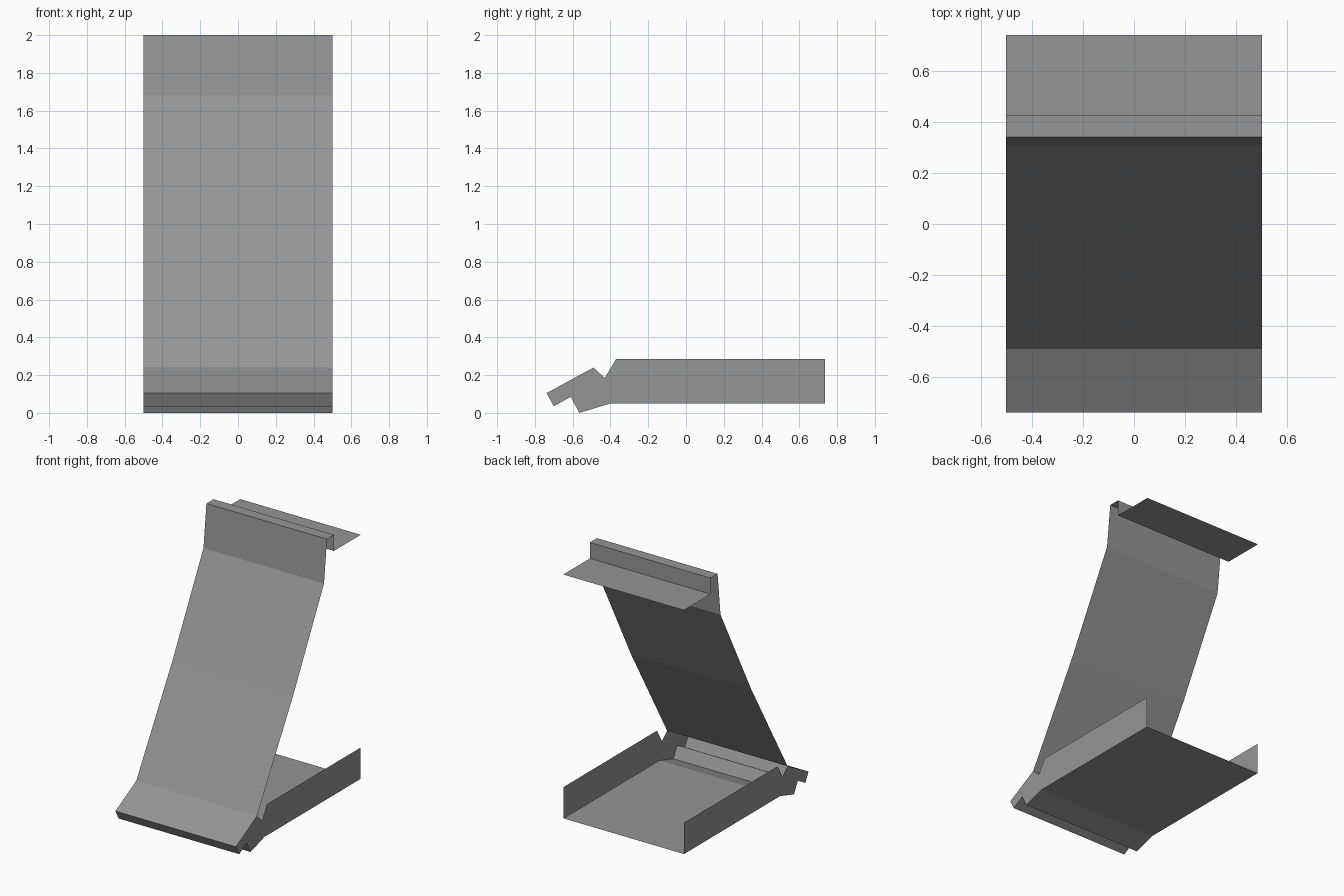
import bpy
import bmesh

cube = bpy.data.objects.get("Cube")
if cube:
    bpy.data.objects.remove(cube, do_unlink=True)

grey = bpy.data.materials.new("mid_grey")
grey.use_nodes = True
colour = (0.3, 0.3, 0.3, 1)
grey.diffuse_color = colour
grey.node_tree.nodes["Principled BSDF"].inputs["Base Color"].default_value = colour

HALF = 0.5  # half the width of the bent sheet


def finish(name, bm):
    mesh = bpy.data.meshes.new(name)
    bm.to_mesh(mesh)
    bm.free()
    mesh.materials.append(grey)
    obj = bpy.data.objects.new(name, mesh)
    bpy.context.collection.objects.link(obj)
    return obj


def ribbon(name, path):
    """Thin sheet: a (y, z) path swept across the width."""
    bm = bmesh.new()
    rows = [[bm.verts.new((x, y, z)) for x in (-HALF, HALF)] for y, z in path]
    for (a, b), (c, d) in zip(rows, rows[1:]):
        bm.faces.new((a, b, d, c))
    return finish(name, bm)


def panel(name, x, outline):
    """Flat upright plate from a (y, z) outline, facing outwards."""
    bm = bmesh.new()
    face = bm.faces.new([bm.verts.new((x, y, z)) for y, z in outline])
    face.normal_update()
    if face.normal.x * x < 0:
        face.normal_flip()
    return finish(name, bm)


# Base tray and hooked front lip
base = [(0.737, 0.05), (-0.40, 0.05), (-0.565, 0.0), (-0.61, 0.085),
        (-0.70, 0.035), (-0.738, 0.105), (-0.49, 0.24)]
ribbon("base_tray", base)

# Leaning back rest, folded over at the top into a rear shelf
rest = [(-0.49, 0.24), (-0.06, 0.98), (0.305, 1.68), (0.34, 2.0)]
fold = [(0.34, 2.0), (0.424, 2.0), (0.424, 1.88), (0.74, 1.88)]
ribbon("back_rest", rest)
ribbon("top_fold", fold)

# Side walls closing the tray
wall = base + [(-0.43, 0.185), (-0.37, 0.285), (0.737, 0.285)]
for side, sign in (("left", 1), ("right", -1)):
    panel(side + "_side_wall", sign * HALF, wall)
